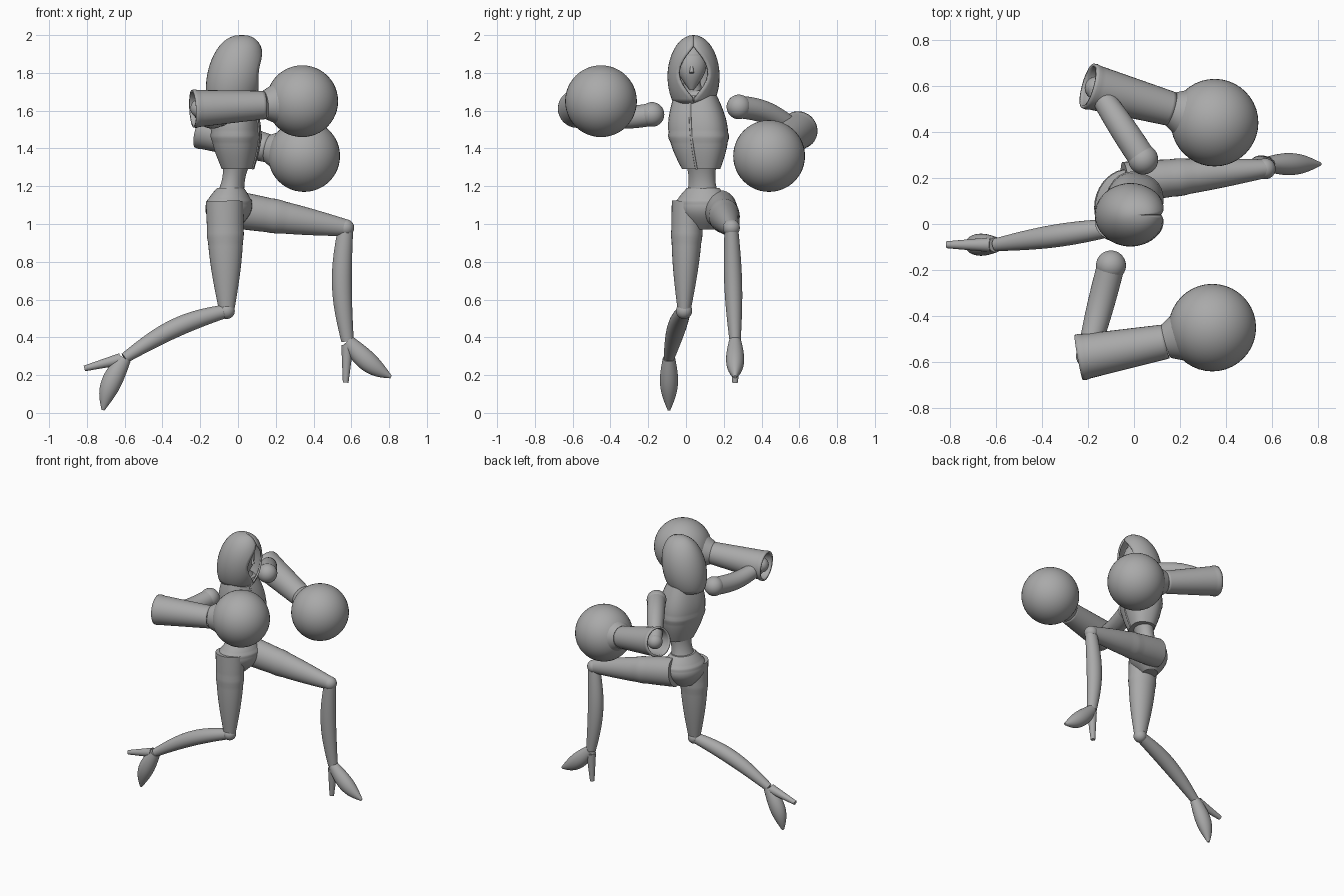
import bpy, bmesh
from math import sin, cos, pi, asin, radians
from mathutils import Vector, Matrix

if "Cube" in bpy.data.objects:
    bpy.data.objects.remove(bpy.data.objects["Cube"])

GREY = (0.4, 0.4, 0.4, 1)
mat = bpy.data.materials.new("plain_grey")
mat.use_nodes = True
mat.diffuse_color = GREY
mat.node_tree.nodes["Principled BSDF"].inputs["Base Color"].default_value = GREY

# The upper body is turned a little about the vertical
TURN = Matrix.Rotation(radians(-18), 3, 'Z')
FORWARD = TURN @ Vector((1, 0, 0))
SIDEWAYS = TURN @ Vector((0, 1, 0))
ACROSS = Vector((0, 1, 0))
UP = Vector((0, 0, 1))


def finish(name, bm, shell=0.0):
    """Turn a bmesh into a smooth grey object, with a wall thickness if it is open."""
    bmesh.ops.recalc_face_normals(bm, faces=bm.faces)
    mesh = bpy.data.meshes.new(name)
    bm.to_mesh(mesh)
    bm.free()
    mesh.materials.append(mat)
    obj = bpy.data.objects.new(name, mesh)
    bpy.context.collection.objects.link(obj)
    if shell:
        thickness = obj.modifiers.new("thickness", 'SOLIDIFY')
        thickness.thickness = shell
    bpy.ops.object.select_all(action='DESELECT')
    obj.select_set(True)
    bpy.context.view_layer.objects.active = obj
    bpy.ops.object.shade_smooth_by_angle(angle=radians(40))


def bridge(bm, loops, closed):
    """Join neighbouring loops of vertices with quads."""
    for a, b in zip(loops, loops[1:]):
        for k in range(0 if closed else 1, len(a)):
            bm.faces.new((a[k - 1], a[k], b[k], b[k - 1]))


def limb(name, start, end, r_start, r_end, bulge=0.0, bow=(0, 0, 0), width=1.0,
         side=ACROSS, level=False, band=None, power=2.0, shell=0.0):
    """Taper from start to end, swelling by bulge and bending by bow at the middle.
    Sections are stretched by width along side; a band is a raised strip around the limb."""
    start, end, bow = Vector(start), Vector(end), Vector(bow)
    steps, sides = 24, 32
    bm, loops = bmesh.new(), []
    for i in range(steps + 1):
        t = i / steps
        swell = sin(pi * t)
        centre = start.lerp(end, t) + bow * swell
        radius = r_start + (r_end - r_start) * t + bulge * swell
        if band and abs(t - band) < 0.04:
            radius *= 1.03
        along = UP if level else (end - start + bow * pi * cos(pi * t)).normalized()
        u = (side - along * side.dot(along)).normalized()
        v = along.cross(u)
        loop = []
        for k in range(sides):
            c, s = cos(2 * pi * k / sides), sin(2 * pi * k / sides)
            reach = radius * (abs(c) ** power + abs(s) ** power) ** (-1 / power)
            loop.append(bm.verts.new(centre + u * c * reach * width + v * s * reach))
        loops.append(loop)
    bridge(bm, loops, closed=True)
    if not shell:
        bm.faces.new(loops[0])
        bm.faces.new(loops[-1])
    finish(name, bm, shell)


def ball(name, centre, radius):
    bm = bmesh.new()
    bmesh.ops.create_uvsphere(bm, u_segments=40, v_segments=24, radius=radius)
    bmesh.ops.translate(bm, verts=bm.verts, vec=centre)
    finish(name, bm)


def arm(name, shoulder, elbow, wrist, glove, lift):
    """Shoulder ball, upper arm, and a hollow cuff flaring into a round glove."""
    shoulder, elbow, wrist, glove = map(Vector, (shoulder, elbow, wrist, glove))
    ball(name + "_shoulder", shoulder, 0.065)
    inner_elbow = elbow.lerp(wrist, 0.1)
    limb(name + "_upper_arm", shoulder, inner_elbow, 0.06, 0.045, bulge=0.005,
         bow=UP * lift, side=UP)
    ball(name + "_elbow", inner_elbow, 0.05)
    limb(name + "_cuff", elbow, wrist, 0.1, 0.075, side=UP, band=0.04, shell=0.012)
    limb(name + "_glove_flare", wrist, wrist.lerp(glove, 0.5), 0.075, 0.13, side=UP)
    ball(name + "_glove", glove, 0.19)


def shoe(name, ankle, pitch):
    """Heeled shoe, pitched toe-down about the ankle."""
    ankle = Vector(ankle)
    turn = Matrix.Rotation(radians(pitch), 3, 'Y')
    toe = ankle + turn @ Vector((0.23, 0, -0.19))
    heel = ankle + turn @ Vector((-0.01, 0, -0.22))
    limb(name + "_shoe", ankle, toe, 0.036, 0.008, bulge=0.03,
         bow=turn @ UP * -0.02, width=0.9)
    limb(name + "_heel", ankle.lerp(heel, 0.1), heel, 0.032, 0.015)


# Torso: breastplate overhanging a narrow waist, then the pelvis
chest_low, chest_top = Vector((0, 0.08, 1.29)), Vector((-0.02, 0.05, 1.68))
limb("breastplate", chest_low, chest_top, 0.08, 0.09, bulge=0.04, width=1.25,
     side=SIDEWAYS, level=True, band=0.45, power=2.5)
limb("chest_zip", chest_low + FORWARD * 0.08, chest_top + FORWARD * 0.09,
     0.006, 0.006, bow=FORWARD * 0.04)
limb("waist", (0, 0.08, 1.36), (-0.05, 0.09, 1.1), 0.08, 0.09, bulge=-0.025,
     width=1.2, side=SIDEWAYS, level=True)
limb("pelvis", (-0.04, 0.09, 1.19), (-0.06, 0.09, 0.97), 0.07, 0.05, bulge=0.06,
     width=1.25, side=SIDEWAYS, level=True, band=0.3)
limb("neck", (-0.02, 0.04, 1.64), (0, 0.03, 1.78), 0.06, 0.04)
limb("collar", (-0.02, 0.05, 1.66), (-0.02, 0.04, 1.7), 0.08, 0.06, width=1.2,
     side=SIDEWAYS)

# Head: narrow-chinned face with a brow mask
limb("face", (0.01, 0.03, 1.95), (0.04, 0.03, 1.71), 0.04, 0.01, bulge=0.045,
     width=1.1, level=True)
limb("brow_mask", (0.02, 0.03, 1.9), (0.02, 0.03, 1.84), 0.06, 0.07, width=1.15, level=True)
limb("nose", (0.08, 0.03, 1.86), (0.1, 0.03, 1.8), 0.004, 0.012)

# Hood: an egg of horizontal arcs, open at the face
bm, arcs = bmesh.new(), []
for i in range(17):
    a = radians(2 + 8 * i)
    z = 1.78 + 0.22 * cos(a)
    middle = 0.035 * cos(a) - 0.015
    depth, width = 0.15 * sin(a) ** 0.8, 0.138 * sin(a)
    opening = min(max((z - 1.66) / 0.28, 0), 1)
    gap = 0.001 + 0.08 * sin(pi * opening)
    reach = pi - asin(gap / width)
    turns = [reach * k / 16 for k in range(-16, 17)]
    arcs.append([bm.verts.new((middle - depth * cos(b), 0.04 + width * sin(b), z))
                 for b in turns])
bridge(bm, arcs, closed=False)
bm.faces.new(arcs[0])
finish("hood", bm, shell=0.012)

# Arms
arm("front", (-0.1, -0.18, 1.58), (-0.24, -0.58, 1.61), (0.14, -0.51, 1.63),
    (0.34, -0.45, 1.65), lift=-0.03)
arm("back", (0.04, 0.28, 1.62), (-0.2, 0.6, 1.5), (0.16, 0.5, 1.4),
    (0.35, 0.44, 1.36), lift=0.03)

# Lunging leg: bent at the knee with the foot ahead
knee, ankle = (0.57, 0.24, 0.98), (0.58, 0.26, 0.38)
limb("lunging_thigh", (-0.04, 0.18, 1.08), knee, 0.1, 0.045, bulge=0.01,
     width=0.9, band=0.4)
ball("lunging_knee", knee, 0.045)
limb("lunging_shin", knee, ankle, 0.04, 0.033, bulge=0.016, bow=(-0.025, 0, 0), width=0.9)
shoe("lunging", ankle, pitch=0)

# Trailing leg: upright thigh, shin swept back, toe to the ground
knee, ankle = (-0.06, -0.01, 0.54), (-0.6, -0.09, 0.29)
limb("trailing_thigh", (-0.07, 0.01, 1.12), knee, 0.1, 0.04, bulge=0.016,
     width=0.85, band=0.3)
ball("trailing_knee", knee, 0.043)
limb("trailing_shin", knee, ankle, 0.035, 0.028, bulge=0.018, bow=UP * 0.035)
shoe("trailing", ankle, pitch=73)
